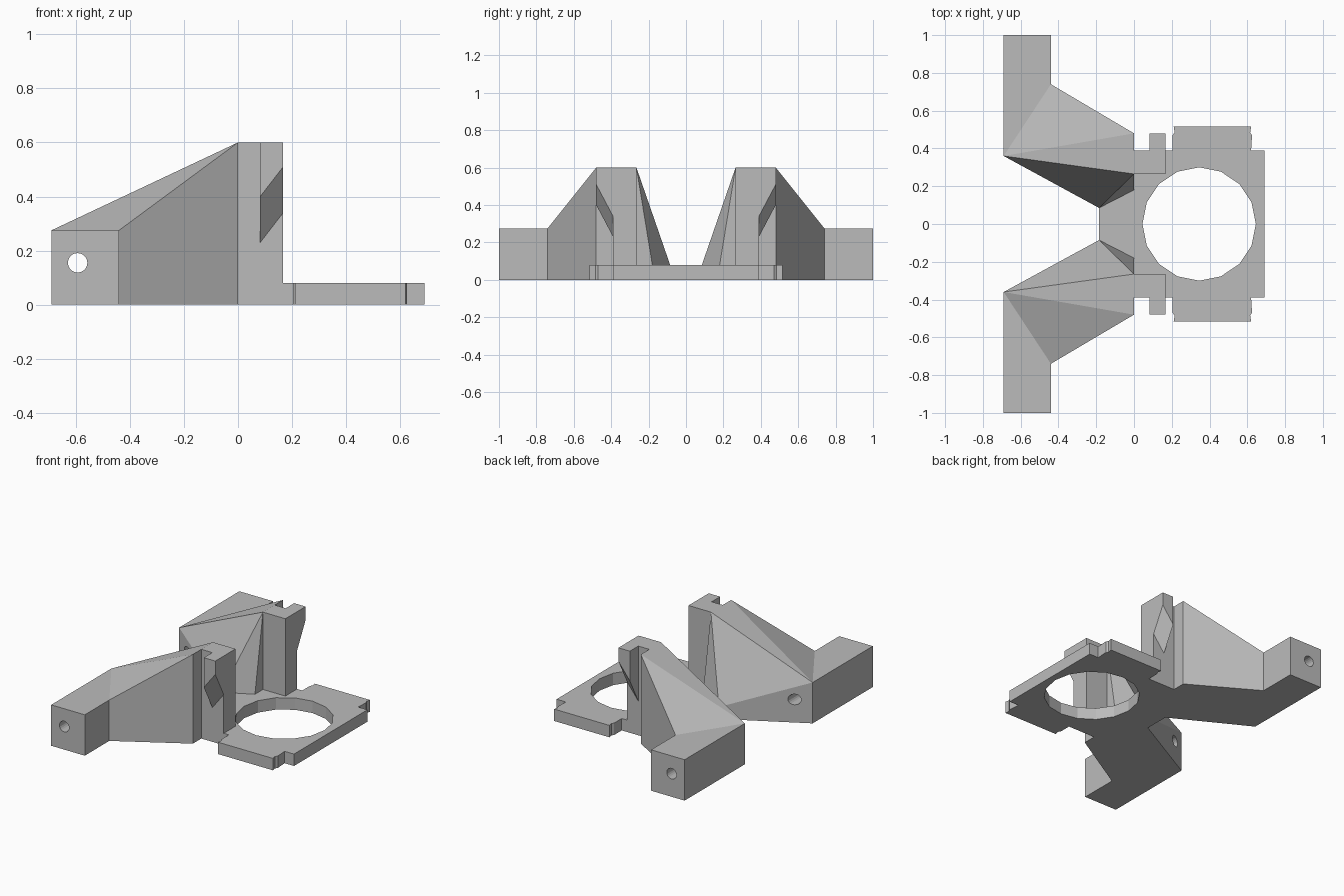
import bpy, bmesh
from mathutils import Vector

cube = bpy.data.objects.get("Cube")
if cube:
    bpy.data.objects.remove(cube, do_unlink=True)

GREY = (0.5, 0.5, 0.5, 1)
grey = bpy.data.materials.new("plain grey")
grey.use_nodes = True
grey.diffuse_color = GREY
grey.node_tree.nodes["Principled BSDF"].inputs["Base Color"].default_value = GREY


def make(name, points):
    """Convex solid through the given points."""
    bm = bmesh.new()
    for p in points:
        bm.verts.new(p)
    bmesh.ops.convex_hull(bm, input=bm.verts[:])
    bmesh.ops.dissolve_limit(bm, angle_limit=0.005, verts=bm.verts[:], edges=bm.edges[:])
    return finish(name, bm)


def prism(name, outline, z0, z1):
    """Flat outline raised from z0 to z1."""
    bm = bmesh.new()
    face = bm.faces.new([bm.verts.new((x, y, z0)) for x, y in outline])
    top = bmesh.ops.extrude_face_region(bm, geom=[face])["geom"]
    bmesh.ops.translate(bm, vec=(0, 0, z1 - z0),
                        verts=[v for v in top if isinstance(v, bmesh.types.BMVert)])
    return finish(name, bm)


def finish(name, bm):
    bmesh.ops.recalc_face_normals(bm, faces=bm.faces[:])
    mesh = bpy.data.meshes.new(name)
    bm.to_mesh(mesh)
    bm.free()
    mesh.materials.append(grey)
    obj = bpy.data.objects.new(name, mesh)
    bpy.context.collection.objects.link(obj)
    return obj


def apply(obj, mod):
    bpy.context.view_layer.objects.active = obj
    bpy.ops.object.modifier_apply(modifier=mod.name)


def drill(obj, centre, radius, sides, rotation=(0, 0, 0)):
    bpy.ops.mesh.primitive_cylinder_add(vertices=sides, radius=radius, depth=3,
                                        location=centre, rotation=rotation)
    cutter = bpy.context.object
    cutter.hide_render = True
    cutter.data.materials.append(grey)
    mod = obj.modifiers.new("hole", "BOOLEAN")
    mod.operation, mod.solver, mod.object = "DIFFERENCE", "EXACT", cutter
    apply(obj, mod)
    bpy.data.objects.remove(cutter, do_unlink=True)


def mirror(obj):
    mod = obj.modifiers.new("mirror", "MIRROR")
    mod.use_axis = (False, True, False)
    mod.use_mirror_merge = False
    apply(obj, mod)


THICK, TOP, ARM_TOP = 0.08, 0.6, 0.275

# Base plate with side tabs and a round opening
half = [(-0.185, 0.085), (0, 0.18), (0, 0.39), (0.205, 0.39), (0.205, 0.47), (0.215, 0.485),
        (0.21, 0.515), (0.62, 0.515), (0.615, 0.485), (0.625, 0.47), (0.62, 0.39), (0.69, 0.39)]
plate = prism("base_plate", half + [(x, -y) for x, y in reversed(half)], 0, THICK)
drill(plate, (0.345, 0, 0), 0.3, 16)

# Upright posts with an outer fin that has a sloped underside
mirror(prism("posts", [(0, 0.265), (0.167, 0.265), (0.167, 0.39), (0, 0.39)], THICK, TOP))
fin_base = [(0.082, 0.39, 0.23), (0.167, 0.39, 0.34), (0.167, 0.48, 0.51), (0.082, 0.48, 0.4)]
mirror(make("post_fins", fin_base + [(x, y, TOP) for x, y, z in fin_base]))

# Tapering wings from the posts down to the arms
foot = [(-0.69, 0.36), (-0.44, 0.74), (0, 0.48), (0, 0.18), (-0.185, 0.085)]
wing = make("wings", [(x, y, 0) for x, y in foot]
            + [(x, y, ARM_TOP) for x, y in foot[:2]]
            + [(x, y, THICK) for x, y in foot[3:]]
            + [(0, 0.48, TOP), (0, 0.265, TOP)])

# Square arms reaching out to the sides
arm = prism("arms", [*foot[:2], (-0.44, 1), (-0.69, 1)], 0, ARM_TOP)

# Bolt hole running through each arm and wing
for part in (wing, arm):
    drill(part, (-0.593, 1, 0.155), 0.036, 20, (1.5707963, 0, 0))
    mirror(part)
